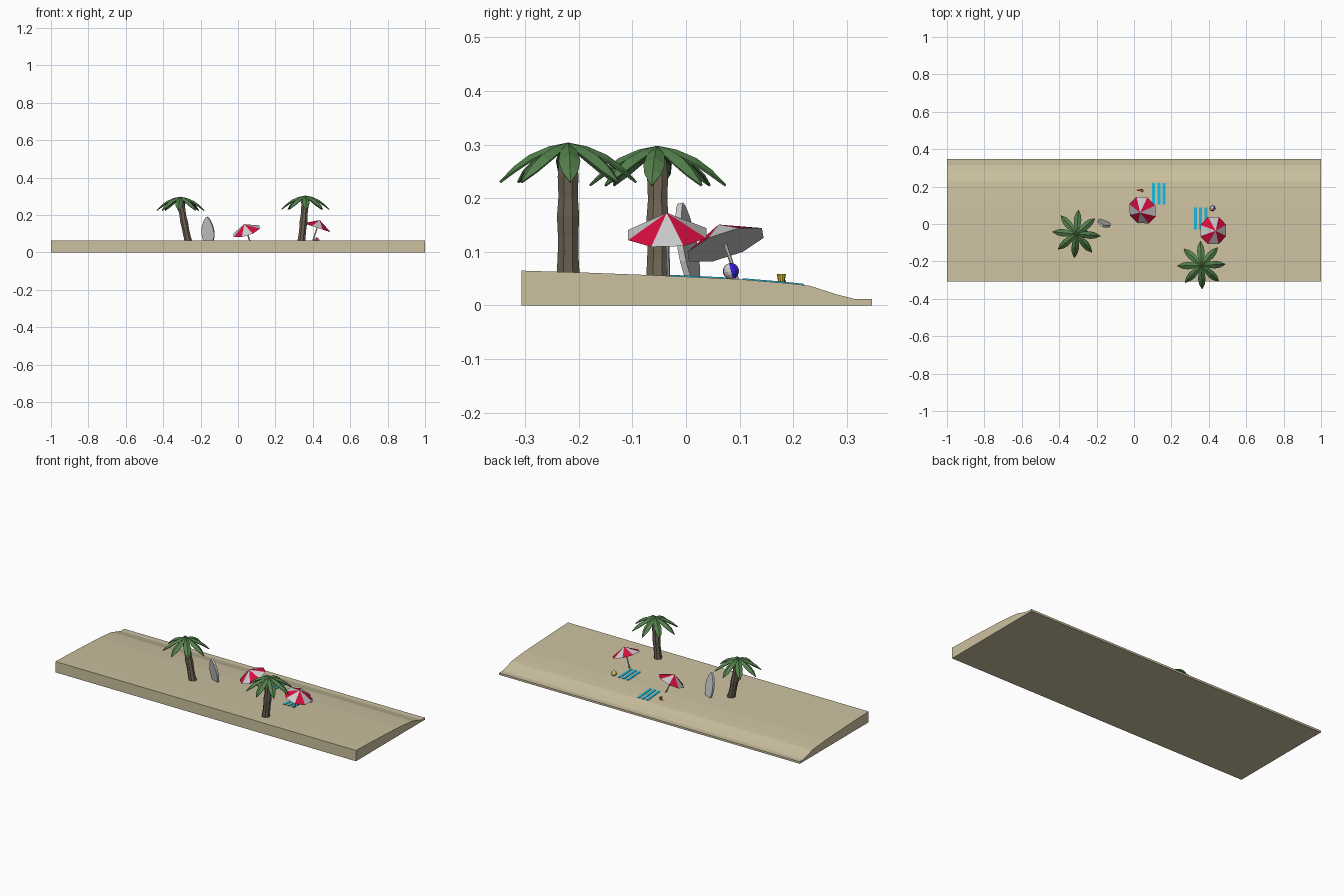
import bpy, bmesh
from math import sin, cos, pi, radians
from mathutils import Vector, Matrix

if "Cube" in bpy.data.objects:
    bpy.data.objects.remove(bpy.data.objects["Cube"])


def mat(name, r, g, b):
    m = bpy.data.materials.new(name)
    m.diffuse_color = (r, g, b, 1)
    m.use_nodes = True
    m.node_tree.nodes["Principled BSDF"].inputs["Base Color"].default_value = m.diffuse_color
    return m


SAND = mat("sand", .60, .53, .35)
BARK = mat("bark", .15, .125, .085)
LEAF = mat("leaf", .09, .22, .075)
RED = mat("red", .68, .004, .05)
WHITE = mat("pale_grey", .6, .6, .6)
CYAN = mat("cyan", .01, .47, .70)
BLUE = mat("blue", .04, .01, .65)
YELLOW = mat("yellow", .7, .55, .02)


def make(name, verts, faces, mats=(), idx=None, matrix=None):
    me = bpy.data.meshes.new(name)
    me.from_pydata([tuple(v) for v in verts], [], faces)
    for m in mats:
        me.materials.append(m)
    if idx:
        for p, i in zip(me.polygons, idx):
            p.material_index = i
    bm = bmesh.new()
    bm.from_mesh(me)
    bmesh.ops.recalc_face_normals(bm, faces=bm.faces)
    bm.to_mesh(me)
    bm.free()
    ob = bpy.data.objects.new(name, me)
    bpy.context.collection.objects.link(ob)
    if matrix:
        ob.matrix_world = matrix
    return ob


def loft(name, rings, n, mats=(), matrix=None):
    """Closed stack of n-sided rings given as (x, y, z, radius)."""
    verts = [(x + r * cos(2 * pi * (k + .5) / n), y + r * sin(2 * pi * (k + .5) / n), z)
             for x, y, z, r in rings for k in range(n)]
    faces = [(i * n + k, i * n + (k + 1) % n, (i + 1) * n + (k + 1) % n, (i + 1) * n + k)
             for i in range(len(rings) - 1) for k in range(n)]
    faces += [tuple(range(n)), tuple(range(len(verts) - n, len(verts)))]
    return make(name, verts, faces, mats, None, matrix)


def prism(name, outline, depth, to3d, mats=(), matrix=None):
    """Extrude a closed 2D outline symmetrically by depth."""
    n = len(outline)
    verts = [to3d(a, b, s * depth / 2) for s in (-1, 1) for a, b in outline]
    faces = [tuple(range(n)), tuple(range(n, 2 * n))]
    faces += [(k, (k + 1) % n, n + (k + 1) % n, n + k) for k in range(n)]
    return make(name, verts, faces, mats, None, matrix)


# Sand slab sloping down to the shore
TOP = [(-.307, .065), (-.18, .061), (-.05, .056), (.1, .049), (.19, .0415), (.23, .037),
       (.255, .029), (.28, .021), (.315, .012), (.347, .012)]
prism("sand", [(-.307, 0)] + TOP + [(.347, 0)], 2, lambda a, b, d: (d, a, b), [SAND])


def ground(y):
    for (a, za), (b, zb) in zip(TOP, TOP[1:]):
        if a <= y <= b:
            return za + (zb - za) * (y - a) / (b - a)


# Palm trees: leaning faceted trunk plus a crown of folded, drooping leaves
def palm(tag, base_x, top_x, y, top_z, turn):
    z0, z1 = ground(y) - .008, top_z - .024
    radii = [.0235, .021, .0205, .0225, .0195, .021, .018]
    rings = []
    for i, r in enumerate(radii):
        t = i / (len(radii) - 1)
        rings.append((base_x + (top_x - base_x) * t ** .85, y, z0 + (z1 - z0) * t, r))
    loft("trunk_" + tag, rings, 8, [BARK])
    stations = [(0, 0, .006), (.035, -.007, .015), (.072, -.023, .0195),
                (.1, -.044, .015), (.127, -.072, .001)]
    verts, faces = [], []
    for k in range(8):
        a = radians(turn + 45 * k)
        u, v = Vector((cos(a), sin(a), 0)), Vector((-sin(a), cos(a), 0))
        b = len(verts)
        for r, z, w in stations:
            for s in (-1, 0, 1):
                verts.append(Vector((top_x, y, top_z + z - abs(s) * w * .55)) + u * r + v * w * s)
        for i in range(len(stations) - 1):
            for j in (0, 1):
                q = b + i * 3 + j
                faces.append((q, q + 3, q + 4, q + 1))
    ob = make("leaves_" + tag, verts, faces, [LEAF])
    mod = ob.modifiers.new("thickness", 'SOLIDIFY')
    mod.thickness = .004
    mod.offset = 0


palm("left", -.262, -.308, -.053, .296, -5)
palm("right", .338, .36, -.22, .302, 2)


# Parasols: eight-sided striped canopy on a tilted pole
def parasol(tag, foot, apex):
    foot, apex = Vector(foot), Vector(apex)
    axis = (apex - foot).normalized()
    rot = Vector((0, 0, 1)).rotation_difference(axis).to_matrix().to_4x4()
    R, H = .079, .042
    verts = [(R * cos(pi / 8 + k * pi / 4), R * sin(pi / 8 + k * pi / 4), -H) for k in range(8)]
    verts.append((0, 0, 0))
    faces = [(k, (k + 1) % 8, 8) for k in range(8)] + [tuple(range(8))]
    make("canopy_" + tag, verts, faces, [RED, WHITE], [0, 1] * 4 + [1],
         Matrix.Translation(apex) @ rot)
    loft("pole_" + tag, [(0, 0, -.006, .0038), (0, 0, (apex - foot).length - H * .7, .0038)], 8,
         [], Matrix.Translation(foot) @ rot)


parasol("left", (.067, .095, .05), (.033, .061, .151))
parasol("right", (.398, -.033, .056), (.437, -.036, .173))


# Towels: three cyan stripes lying on the sand
def towel(tag, x0, y0, y1):
    for k in range(3):
        xa = x0 + k * .028
        ys = [y0 + (y1 - y0) * t / 6 for t in range(7)]
        outline = [(y, ground(y) + .0022) for y in ys] + [(y, ground(y) - .001) for y in ys[::-1]]
        prism(f"towel_{tag}_stripe_{k + 1}", outline, .016,
              lambda a, b, d: (xa + .008 + d, a, b), [CYAN])


towel("left", .097, .105, .22)
towel("right", .32, -.03, .088)

# Surfboard standing in the sand, leaning back
half = [(.024, 0), (.034, .03), (.036, .058), (.031, .088), (.02, .116), (.009, .133)]
outline = half + [(0, .14)] + [(-x, z) for x, z in half[::-1]]
prism("surfboard", outline, .012, lambda a, b, d: (a, d, b), [],
      Matrix.Translation((-.157, .012, .053)) @ Matrix.Rotation(radians(-22), 4, 'Z')
      @ Matrix.Rotation(radians(10), 4, 'X'))

# Beach ball with coloured gores
bm = bmesh.new()
bmesh.ops.create_uvsphere(bm, u_segments=12, v_segments=8, radius=.0152)
from math import atan2
for f in bm.faces:
    c = f.calc_center_median()
    f.material_index = int((atan2(c.y, c.x) % (2 * pi)) / (pi / 3)) % 6
me = bpy.data.meshes.new("beach_ball")
bm.to_mesh(me)
bm.free()
for m in (BLUE, WHITE, YELLOW, WHITE, RED, WHITE):
    me.materials.append(m)
ball = bpy.data.objects.new("beach_ball", me)
ball.location = (.42, .084, .064)
ball.rotation_euler = (radians(15), 0, 0)
bpy.context.collection.objects.link(ball)

# Toy bucket and small spade
loft("bucket", [(.043, .178, .040, .0055), (.043, .178, .059, .0085),
                (.043, .178, .059, .007), (.043, .178, .045, .005)], 10, [YELLOW])
loft("spade", [(0, 0, -.012, .0022), (0, 0, .004, .0022), (0, 0, .005, .005), (0, 0, .013, .004)],
     6, [RED], Matrix.Translation((.027, .182, .0445)) @ Matrix.Rotation(radians(80), 4, 'Y')
     @ Matrix.Diagonal((.4, 1, 1, 1)))
